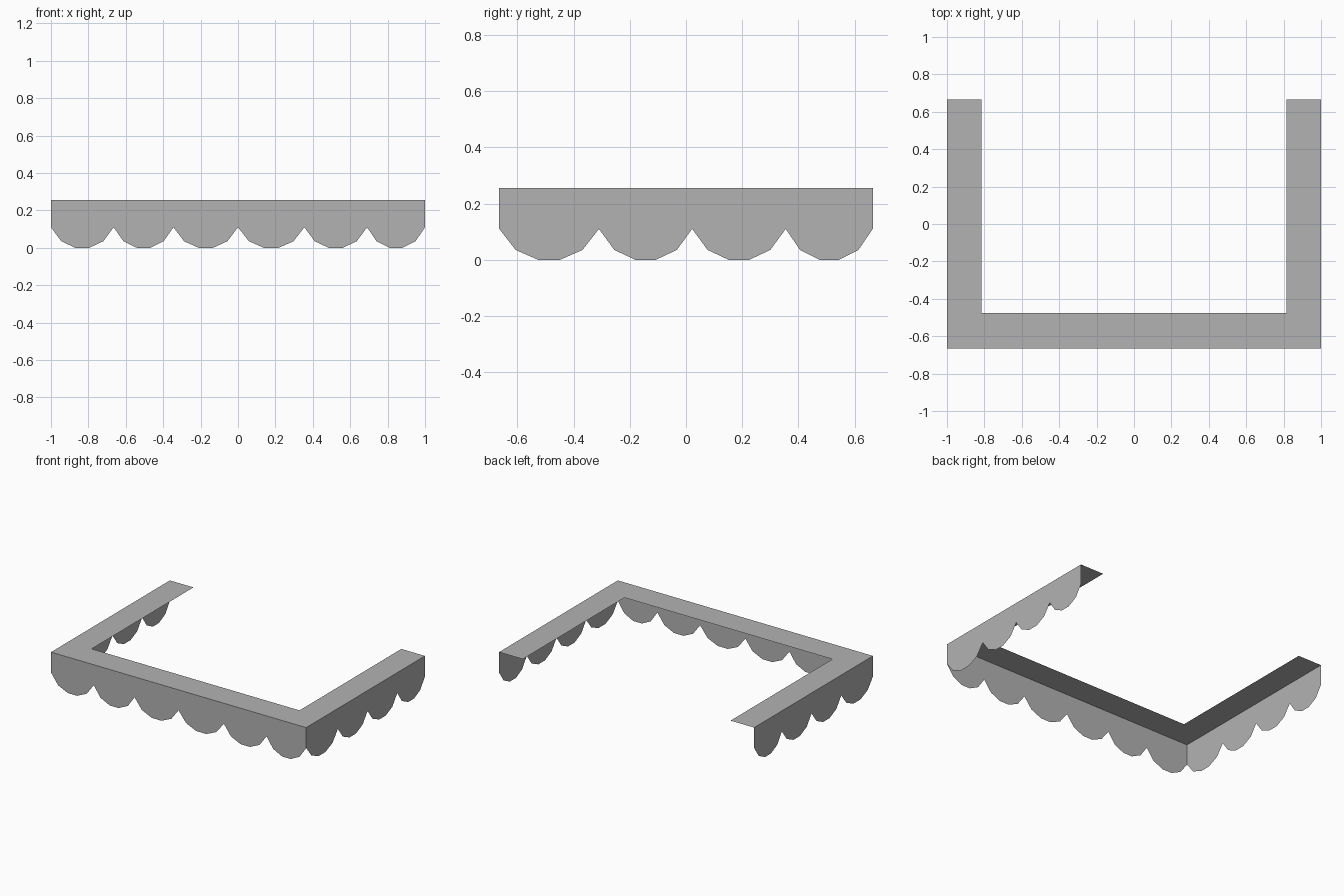
import bpy
import bmesh

cube = bpy.data.objects.get("Cube")
if cube:
    bpy.data.objects.remove(cube, do_unlink=True)

X, Y, TOP, CUSP = 1.0, 0.665, 0.255, 0.11
INNER_X, INNER_Y = 0.815, -0.475

grey = bpy.data.materials.new("grey cloth")
grey.use_nodes = True
colour = (0.45, 0.45, 0.45, 1)
grey.diffuse_color = colour
grey.node_tree.nodes["Principled BSDF"].inputs["Base Color"].default_value = colour


def sheet(name, polygons):
    """Make a thin cloth sheet from a list of flat polygons."""
    bm = bmesh.new()
    for points in polygons:
        bm.faces.new([bm.verts.new(p) for p in points])
    bmesh.ops.remove_doubles(bm, verts=bm.verts, dist=0.0005)
    mesh = bpy.data.meshes.new(name)
    bm.to_mesh(mesh)
    bm.free()
    mesh.materials.append(grey)
    obj = bpy.data.objects.new(name, mesh)
    bpy.context.collection.objects.link(obj)


# One scallop: fraction along its width, height
SCALLOP = [(0, CUSP), (0.165, 0.035), (0.39, 0), (0.61, 0), (0.835, 0.035), (1, CUSP)]


def valance(name, cusps, place, flip=False):
    """Hang a row of scallops between neighbouring cusp positions."""
    panels = []
    for a, b in zip(cusps, cusps[1:]):
        outline = [(a + (b - a) * t, z) for t, z in SCALLOP] + [(b, TOP), (a, TOP)]
        points = [place(u, z) for u, z in outline]
        panels.append(points[::-1] if flip else points)
    sheet(name, panels)


# Scalloped hanging edges
valance("front_valance", [-X, -0.665, -0.345, 0, 0.355, 0.69, X],
        lambda u, z: (u, -Y, z))
side_cusps = [-Y, -0.31, 0.022, 0.355, Y]
for name, side in (("left_valance", 1), ("right_valance", -1)):
    valance(name, side_cusps, lambda u, z: (side * X, u, z), flip=side < 0)

# Flat U-shaped top, mitred at the front corners
top = [[(-X, -Y, TOP), (X, -Y, TOP), (INNER_X, INNER_Y, TOP), (-INNER_X, INNER_Y, TOP)]]
for s in (1, -1):
    arm = [(s * X, -Y, TOP), (s * X, Y, TOP), (s * INNER_X, Y, TOP), (s * INNER_X, INNER_Y, TOP)]
    top.append(arm if s > 0 else arm[::-1])
sheet("top_border", top)
